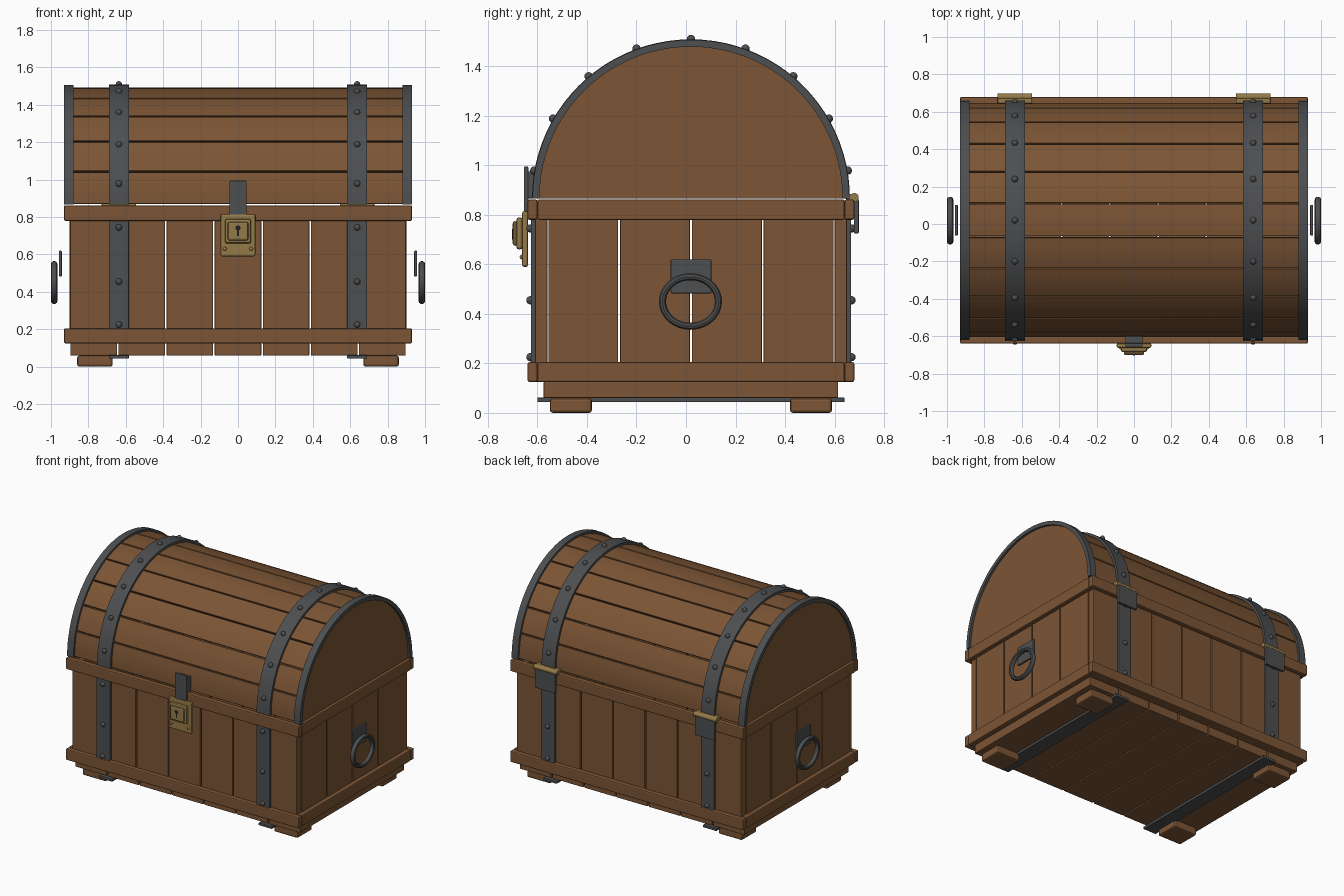
import bpy, bmesh, math
from mathutils import Vector

if "Cube" in bpy.data.objects:
    bpy.data.objects.remove(bpy.data.objects["Cube"])

CY, LID_Z = 0.02, 0.867      # chest centre in y, lid arc centre height


def material(name, rgb):
    m = bpy.data.materials.new(name)
    m.diffuse_color = (*rgb, 1)
    m.use_nodes = True
    m.node_tree.nodes["Principled BSDF"].inputs["Base Color"].default_value = m.diffuse_color
    return m


WOOD = material("brown wood", (0.200, 0.090, 0.035))
IRON = material("dark iron", (0.075, 0.077, 0.080))
BRASS = material("aged brass", (0.300, 0.195, 0.065))
BLACK = material("keyhole black", (0.015, 0.015, 0.015))


def finish(bm, name, mat, bevel=0.0, smooth=False):
    bmesh.ops.recalc_face_normals(bm, faces=bm.faces)
    me = bpy.data.meshes.new(name)
    bm.to_mesh(me)
    bm.free()
    ob = bpy.data.objects.new(name, me)
    bpy.context.collection.objects.link(ob)
    me.materials.append(mat)
    if bevel:
        mod = ob.modifiers.new("bevel", 'BEVEL')
        mod.width, mod.segments, mod.limit_method = bevel, 2, 'ANGLE'
    if smooth:
        bpy.ops.object.select_all(action='DESELECT')
        ob.select_set(True)
        bpy.context.view_layer.objects.active = ob
        bpy.ops.object.shade_smooth_by_angle(angle=math.radians(35))
    return ob


def box(name, mat, x, y, z, bevel=0.004):
    """Box from (min, max) ranges."""
    bm = bmesh.new()
    bmesh.ops.create_cube(bm, size=1)
    for v in bm.verts:
        v.co = [(r[0] + r[1]) / 2 + c * (r[1] - r[0]) for r, c in zip((x, y, z), v.co)]
    return finish(bm, name, mat, bevel)


def prism(name, mat, profile, x0, x1, smooth=False, bevel=0.0):
    """Extrude a (y, z) outline along x."""
    bm = bmesh.new()
    f = bm.faces.new([bm.verts.new((x0, y, z)) for y, z in profile])
    ext = bmesh.ops.extrude_face_region(bm, geom=[f])
    for v in ext["geom"]:
        if isinstance(v, bmesh.types.BMVert):
            v.co.x = x1
    return finish(bm, name, mat, bevel, smooth)


def arc(r, a0, a1, n):
    steps = [math.radians(a0 + (a1 - a0) * i / n) for i in range(n + 1)]
    return [(CY + r * math.cos(a), LID_Z + r * math.sin(a)) for a in steps]


def arc_band(name, mat, r0, r1, a0, a1, n, x0, x1, bevel=0.0):
    return prism(name, mat, arc(r1, a0, a1, n) + arc(r0, a1, a0, n), x0, x1, True, bevel)


def rivet(name, mat, pos, r=0.017):
    bm = bmesh.new()
    bmesh.ops.create_uvsphere(bm, u_segments=12, v_segments=8, radius=r)
    bmesh.ops.translate(bm, verts=bm.verts, vec=Vector(pos))
    return finish(bm, name, mat, smooth=True)


# Wall planks: seven on front, back and floor, four on each end
GAP = 0.004
w = 1.8 / 7
for i in range(7):
    x = (-0.9 + i * w + GAP, -0.9 + (i + 1) * w - GAP)
    box("front_plank", WOOD, x, (-0.61, -0.56), (0.125, 0.83))
    box("back_plank", WOOD, x, (0.60, 0.65), (0.125, 0.83))
    box("floor_plank", WOOD, x, (-0.575, 0.615), (0.06, 0.125))
for s in (-1, 1):
    ends = sorted((s * 0.85, s * 0.90))
    for i in range(4):
        y = -0.56 + i * 0.29
        box("end_plank", WOOD, ends, (y + GAP, y + 0.29 - GAP), (0.125, 0.83))

# Trim frames around base and rim
for name, z in (("base", (0.125, 0.205)), ("rim", (0.78, 0.862))):
    box(name + "_front_rail", WOOD, (-0.93, 0.93), (-0.64, -0.60), z, 0.008)
    box(name + "_back_rail", WOOD, (-0.93, 0.93), (0.64, 0.68), z, 0.008)
    for s in (-1, 1):
        box(name + "_end_rail", WOOD, sorted((s * 0.89, s * 0.93)), (-0.60, 0.64), z, 0.006)

# Feet
for s in (-1, 1):
    for y in ((-0.55, -0.38), (0.42, 0.59)):
        box("foot", WOOD, sorted((s * 0.67, s * 0.86)), y, (0.0, 0.06), 0.012)

# Lid planks around the arc
step = 180 / 11
for i in range(11):
    a = i * step
    arc_band("lid_plank", WOOD, 0.595, 0.625, a + 0.35, a + step - 0.35, 4, -0.90, 0.90, 0.003)

for s in (-1, 1):
    # Lid end panels and their iron rims
    prism("lid_end_panel", WOOD, arc(0.614, 0, 180, 44), s * 0.88, s * 0.915)
    arc_band("lid_end_rim", IRON, 0.612, 0.64, 0, 180, 44, s * 0.88, s * 0.93)

    # Iron straps with rivets: lid, front, back and underside
    cx = s * 0.637
    sx = (cx - 0.053, cx + 0.053)
    arc_band("lid_strap", IRON, 0.622, 0.642, 0, 180, 44, *sx)
    for k in range(9):
        py, pz = arc(0.643, 10 + 20 * k, 90, 1)[0]
        rivet("lid_rivet", IRON, (cx, py, pz))
    box("front_strap", IRON, sx, (-0.627, -0.608), (0.20, 0.785), 0.003)
    box("back_strap", IRON, sx, (0.648, 0.667), (0.20, 0.785), 0.003)
    box("bottom_strap", IRON, sx, (-0.60, 0.64), (0.043, 0.062), 0.003)
    for z in (0.225, 0.455, 0.745):
        rivet("front_rivet", IRON, (cx, -0.628, z))
        rivet("back_rivet", IRON, (cx, 0.668, z))

    # Hinge: iron leaf, brass leaf and brass knuckle
    box("hinge_leaf", IRON, (cx - 0.08, cx + 0.08), (0.678, 0.698), (0.725, 0.862), 0.004)
    box("hinge_lid_leaf", BRASS, (cx - 0.092, cx + 0.092), (0.645, 0.672), (0.862, 0.885), 0.003)
    circle = [(0.68 + 0.018 * math.cos(t * math.pi / 8), 0.87 + 0.018 * math.sin(t * math.pi / 8))
              for t in range(16)]
    prism("hinge_knuckle", BRASS, circle, cx - 0.092, cx + 0.092, True)

    # Ring handle and its plate
    box("handle_plate", IRON, sorted((s * 0.942, s * 0.958)), (-0.062, 0.102), (0.483, 0.62), 0.004)
    bm = bmesh.new()
    N, M = 40, 10
    ring = [[bm.verts.new((s * (0.983 + 0.017 * math.cos(v)),
                           CY - 0.002 + (0.113 + 0.015 * math.sin(v)) * math.cos(u),
                           0.45 + (0.100 + 0.015 * math.sin(v)) * math.sin(u)))
             for v in (2 * math.pi * j / M for j in range(M))]
            for u in (2 * math.pi * i / N for i in range(N))]
    for i in range(N):
        for j in range(M):
            i2, j2 = (i + 1) % N, (j + 1) % M
            bm.faces.new((ring[i][j], ring[i2][j], ring[i2][j2], ring[i][j2]))
    finish(bm, "handle_ring", IRON, smooth=True)

# Lock: back plate, stepped case, keyhole and pins
box("lock_plate", BRASS, (-0.093, 0.093), (-0.662, -0.638), (0.59, 0.815), 0.008)
box("lock_case", BRASS, (-0.07, 0.07), (-0.685, -0.66), (0.66, 0.79), 0.010)
box("lock_face", BRASS, (-0.055, 0.055), (-0.70, -0.68), (0.675, 0.775), 0.010)
bm = bmesh.new()
bmesh.ops.create_circle(bm, cap_ends=True, segments=16, radius=0.014)
for v in bm.verts:
    v.co = (v.co.x, -0.702, 0.742 + v.co.y)
finish(bm, "keyhole_top", BLACK)
box("keyhole_slot", BLACK, (-0.005, 0.005), (-0.702, -0.698), (0.70, 0.742), 0)
for x in (-0.07, 0.07):
    rivet("lock_pin", BRASS, (x, -0.662, 0.63), 0.010)

# Hasp hanging from the lid
box("hasp", IRON, (-0.046, 0.046), (-0.655, -0.637), (0.785, 0.995), 0.004)
box("hasp_mount", IRON, (-0.046, 0.046), (-0.64, -0.60), (0.867, 0.975), 0.003)
